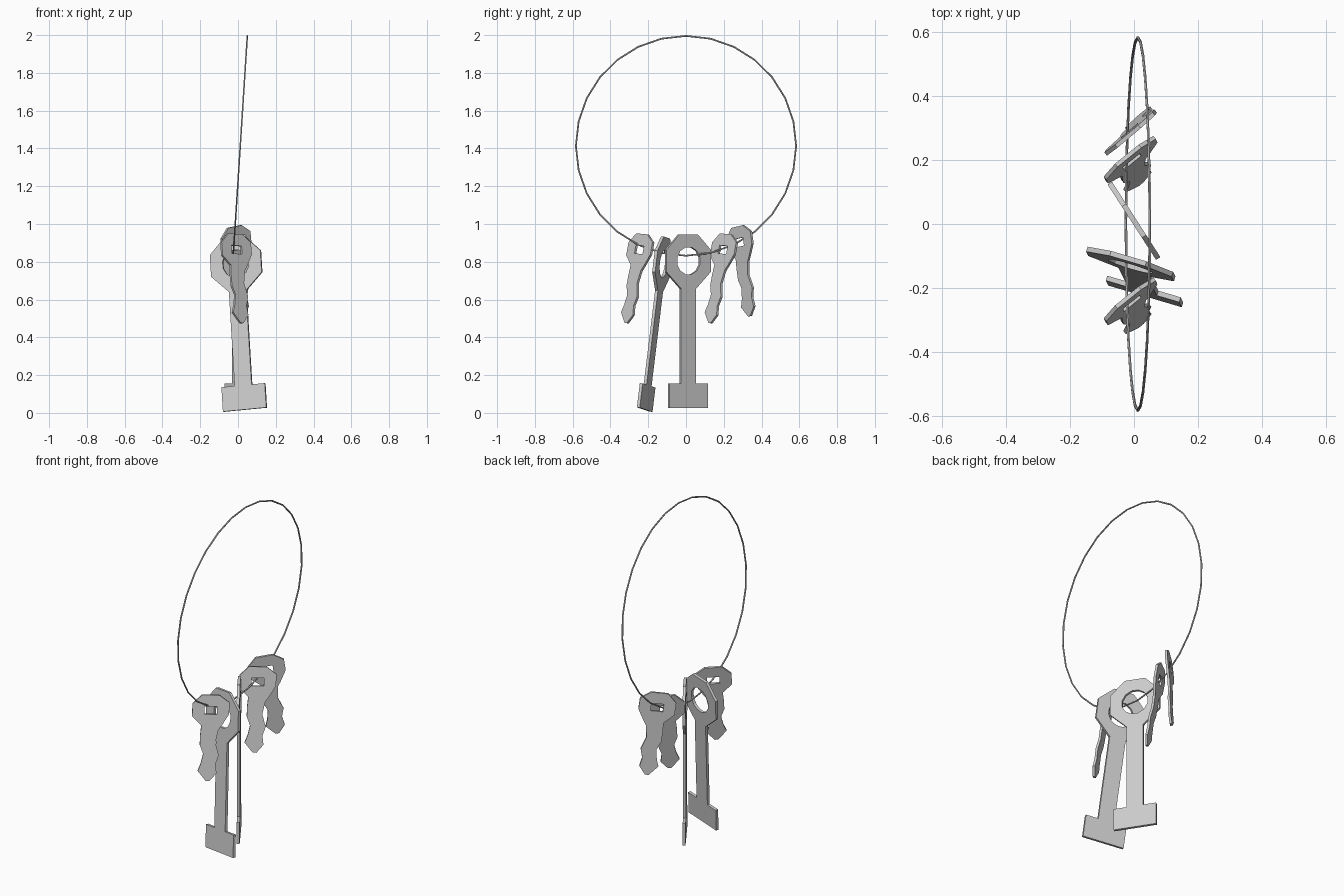
import bpy, bmesh, math
from mathutils import Vector, Matrix

if "Cube" in bpy.data.objects:
    bpy.data.objects.remove(bpy.data.objects["Cube"], do_unlink=True)

steel = bpy.data.materials.new("grey steel")
steel.use_nodes = True
colour = (0.6, 0.6, 0.6, 1)
steel.diffuse_color = colour
steel.node_tree.nodes["Principled BSDF"].inputs["Base Color"].default_value = colour


def polygon(radius, sides):
    step = 2 * math.pi / sides
    return [(radius * math.cos((i + 0.5) * step), radius * math.sin((i + 0.5) * step))
            for i in range(sides)]


def make_key(name, outline, hole, thickness, centre, across, down):
    """Flat plate: points are (across, down) from the middle of the head."""
    bm = bmesh.new()
    for loop in (outline, hole):
        verts = [bm.verts.new((u, v, -thickness / 2)) for u, v in loop]
        for a, b in zip(verts, verts[1:] + verts[:1]):
            bm.edges.new((a, b))
    bmesh.ops.triangle_fill(bm, edges=bm.edges[:], use_beauty=True)
    plate = bmesh.ops.extrude_face_region(bm, geom=bm.faces[:])
    top = [g for g in plate["geom"] if isinstance(g, bmesh.types.BMVert)]
    bmesh.ops.translate(bm, verts=top, vec=(0, 0, thickness))
    # Stand the plate in its hanging plane
    v = Vector(down).normalized()
    u = Vector(across)
    u = (u - v * u.dot(v)).normalized()
    frame = Matrix((u, v, u.cross(v))).transposed().to_4x4()
    bm.transform(Matrix.Translation(centre) @ frame)
    bmesh.ops.recalc_face_normals(bm, faces=bm.faces[:])
    mesh = bpy.data.meshes.new(name)
    bm.to_mesh(mesh)
    bm.free()
    mesh.materials.append(steel)
    bpy.context.collection.objects.link(bpy.data.objects.new(name, mesh))


# Large keys: octagonal head, straight shaft, rectangular bit
half = [(0, -0.14), (0.058, -0.14), (0.14, -0.058), (0.14, 0.058), (0.047, 0.148),
        (0.047, 0.65), (0.12, 0.65), (0.12, 0.78)]
large_outline = half + [(-u, v) for u, v in reversed(half[1:])]
large_hole = polygon(0.074, 12)
make_key("large_key_side", large_outline, large_hole, 0.016,
         (0, 0.01, 0.805), (0.54, -0.84, 0), (0, 0, -1))
make_key("large_key_front", large_outline, large_hole, 0.016,
         (-0.01, -0.125, 0.79), (0.95, -0.28, 0.09), (0.06, -0.12, -0.99))

# Small keys: wide head, square slot, notched blade
small_outline = [(-0.05, -0.085), (0.045, -0.085), (0.1, -0.045), (0.1, 0.02), (0.065, 0.08),
                 (0.045, 0.11), (0.032, 0.18), (0.053, 0.25), (0.037, 0.3), (0.045, 0.35),
                 (0.008, 0.395), (-0.012, 0.395), (-0.058, 0.34), (-0.043, 0.3), (-0.032, 0.245),
                 (-0.052, 0.195), (-0.052, 0.14), (-0.048, 0.085), (-0.1, 0.035), (-0.1, -0.035)]
small_hole = [(-0.034, -0.022), (0.034, -0.022), (0.034, 0.022), (-0.034, 0.022)]
small_keys = [
    ("small_key_front", (-0.01, -0.243, 0.863), (0.77, 0.62, -0.05), (0.075, -0.176, -0.98)),
    ("small_key_middle", (-0.01, 0.2, 0.863), (0.77, 0.62, -0.05), (0.075, -0.176, -0.98)),
    ("small_key_back", (-0.01, 0.287, 0.903), (0.76, 0.64, 0.15), (0.086, 0.135, -0.985)),
]
for name, centre, across, down in small_keys:
    make_key(name, small_outline, small_hole, 0.013, centre, across, down)

# Thin wire ring, leaning slightly
bpy.ops.mesh.primitive_torus_add(
    major_segments=28, minor_segments=6, major_radius=0.583, minor_radius=0.0045,
    location=(0.012, 0, 1.414), rotation=(0, math.pi / 2 + 0.064, 0))
ring = bpy.context.object
ring.name = "key_ring"
ring.data.materials.append(steel)
